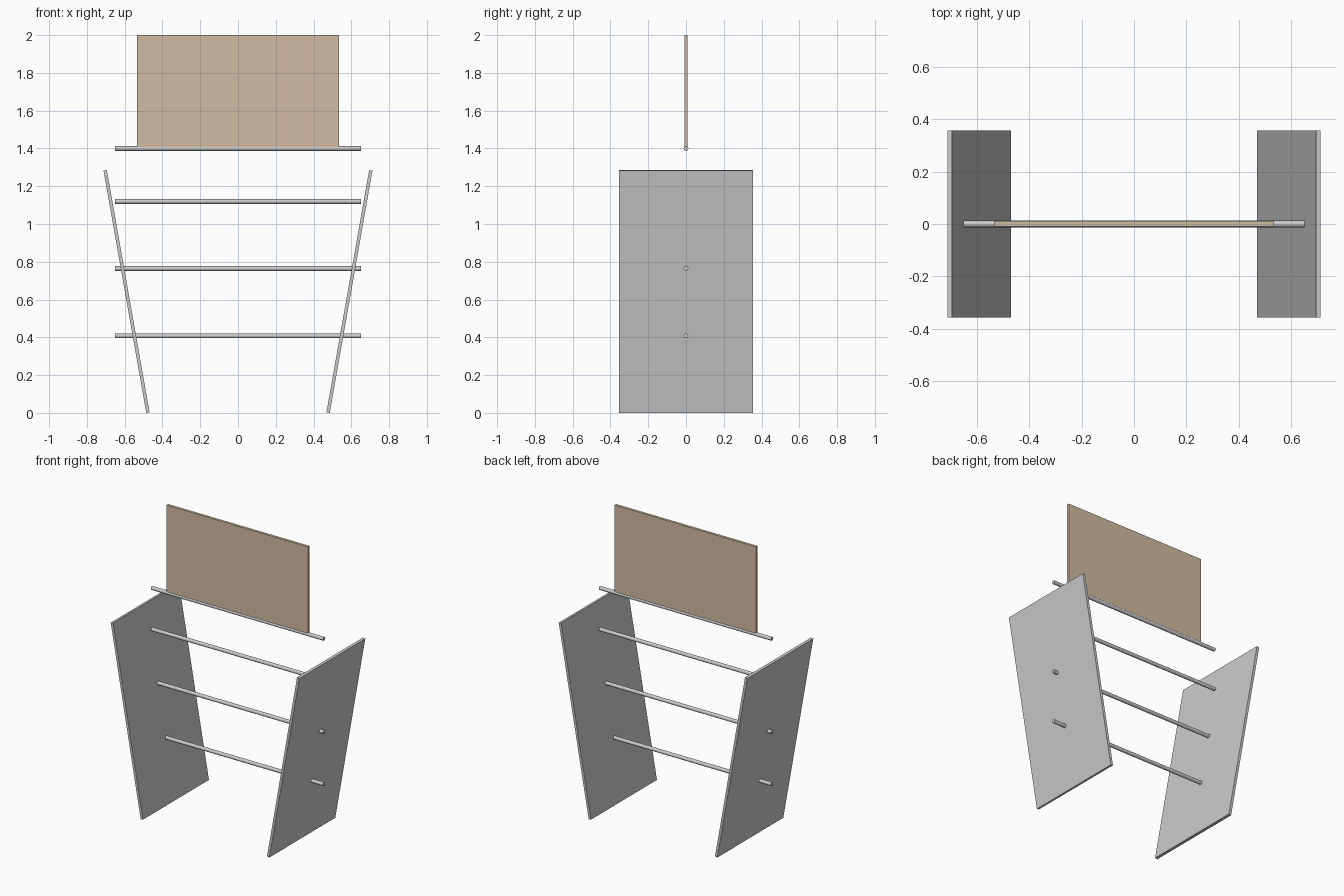
import bpy
from math import radians

if "Cube" in bpy.data.objects:
    bpy.data.objects.remove(bpy.data.objects["Cube"])


def box(name, loc, size, tilt=0):
    bpy.ops.mesh.primitive_cube_add(size=1, location=loc, rotation=(0, radians(tilt), 0))
    ob = bpy.context.object
    ob.name = name
    ob.scale = size
    return ob


def rod(name, z):
    bpy.ops.mesh.primitive_cylinder_add(vertices=16, radius=0.0125, depth=1.3,
                                        location=(0, 0, z), rotation=(0, radians(90), 0))
    bpy.context.object.name = name
    bpy.ops.object.shade_smooth_by_angle(angle=radians(30))


# Side panels leaning outward by 10 degrees
for side, s in (("left", -1), ("right", 1)):
    box(side + "_side_panel", (s * 0.59, 0, 0.6425), (0.0178, 0.711, 1.302), s * 10)

# Horizontal rods, the top one carrying the sign board
for i, z in enumerate((0.408, 0.764, 1.119)):
    rod(f"cross_rod_{i + 1}", z)
rod("board_rod", 1.4)

# Upright sign board
board = box("sign_board", (0, 0, 1.7), (1.067, 0.0178, 0.6))
tan = bpy.data.materials.new("tan")
tan.diffuse_color = (0.65, 0.5, 0.36, 1)
tan.use_nodes = True
tan.node_tree.nodes["Principled BSDF"].inputs["Base Color"].default_value = tan.diffuse_color
board.data.materials.append(tan)
